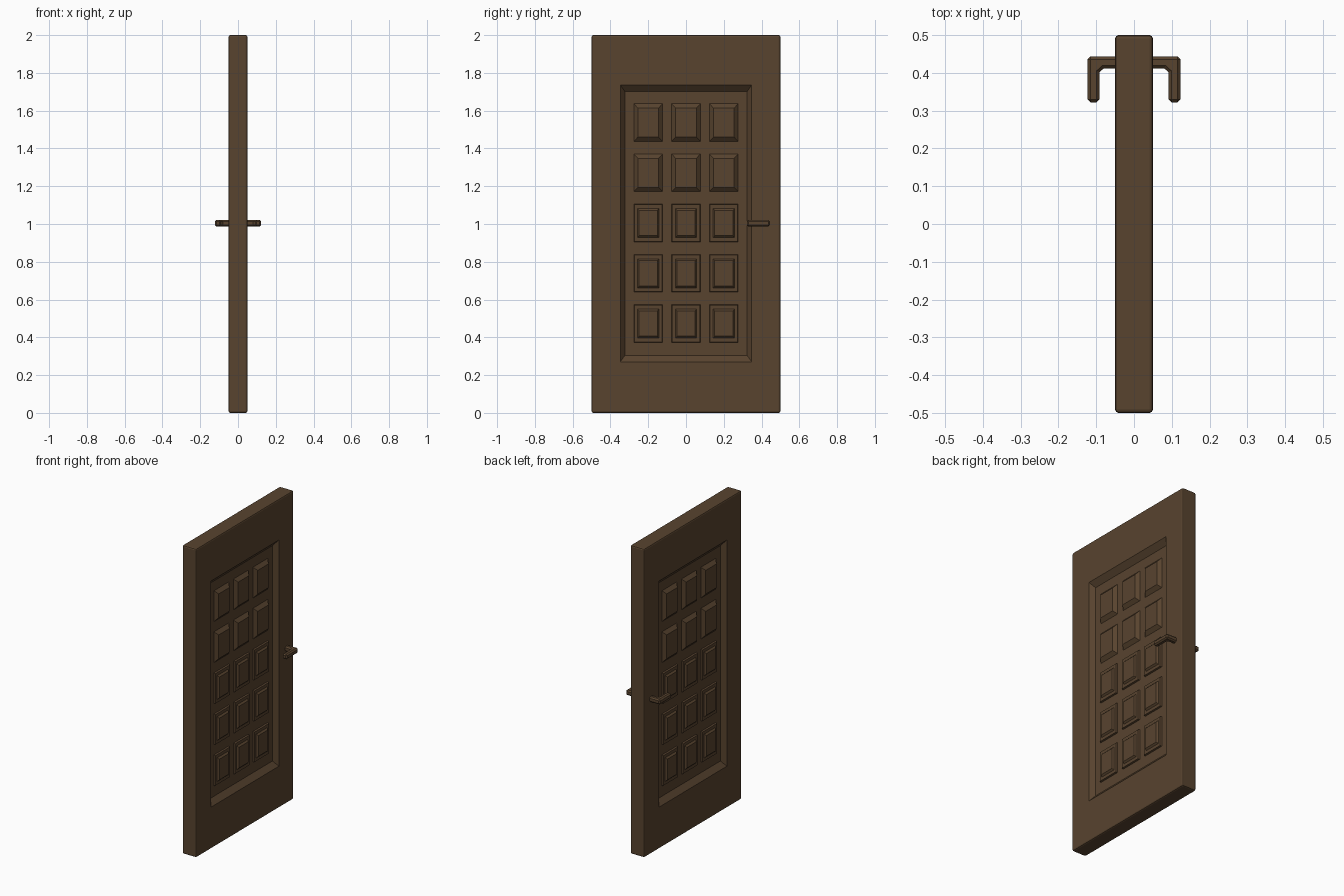
import bpy, bmesh

if "Cube" in bpy.data.objects:
    bpy.data.objects.remove(bpy.data.objects["Cube"])

brown = bpy.data.materials.new("dark brown wood")
brown.diffuse_color = (0.098, 0.057, 0.028, 1)
brown.use_nodes = True
brown.node_tree.nodes["Principled BSDF"].inputs["Base Color"].default_value = brown.diffuse_color


def add_object(name, bm, mirror=False):
    bmesh.ops.recalc_face_normals(bm, faces=bm.faces)
    mesh = bpy.data.meshes.new(name)
    bm.to_mesh(mesh)
    bm.free()
    mesh.materials.append(brown)
    obj = bpy.data.objects.new(name, mesh)
    bpy.context.collection.objects.link(obj)
    if mirror:
        obj.modifiers.new("other_side", 'MIRROR').use_axis[0] = True
    return obj


def snap(face, x, cy, hy, cz, hz):
    """Move a four-sided face to a rectangle in the plane at x."""
    c = face.calc_center_median()
    for v in face.verts:
        sy = 1 if v.co.y > c.y else -1
        sz = 1 if v.co.z > c.z else -1
        v.co = (x, cy + sy * hy, cz + sz * hz)


def inset_to(bm, face, *rect):
    bmesh.ops.inset_individual(bm, faces=[face], thickness=0.005)
    snap(face, *rect)


# Door slab with softened edges and a sloped recess on both faces
bm = bmesh.new()
bmesh.ops.create_cube(bm, size=1)
for v in bm.verts:
    v.co = (v.co.x * 0.1, v.co.y, v.co.z * 2 + 1)
bmesh.ops.bevel(bm, geom=bm.edges[:], offset=0.009, segments=2,
                profile=0.5, affect='EDGES')
bm.normal_update()
for s in (1, -1):
    face = max((f for f in bm.faces if f.normal.x * s > 0.99), key=lambda f: f.calc_area())
    inset_to(bm, face, s * 0.05, 0, 0.348, 1.003, 0.733)
    inset_to(bm, face, s * 0.02, 0, 0.323, 1.003, 0.698)
add_object("door_slab", bm)


def raised_panel(name, cy, cz, layers):
    """Stack of rectangles, each layer = (x, half width, half height)."""
    bm = bmesh.new()
    x, hy, hz = layers[0]
    face = bm.faces.new([bm.verts.new((x, cy + a * hy, cz + b * hz))
                         for a, b in ((-1, -1), (1, -1), (1, 1), (-1, 1))])
    bm.normal_update()
    for x, hy, hz in layers[1:]:
        inset_to(bm, face, x, cy, hy, cz, hz)
    add_object(name, bm, mirror=True)


# Raised panels: plain sloped ones above, stepped ones below
sloped = [(0.02, 0.076, 0.1), (0.04, 0.055, 0.077)]
stepped = [(0.02, 0.076, 0.1), (0.03, 0.073, 0.097),
           (0.03, 0.056, 0.077), (0.04, 0.048, 0.067)]
for row in range(5):
    for col in range(3):
        raised_panel(f"panel_{row + 1}_{col + 1}", (col - 1) * 0.2,
                     1.005 + (2 - row) * 0.266,
                     sloped if row < 2 else stepped)

# Lever handle: an L profile extruded upwards, mirrored to the other side
profile = [(0.04, 0.444), (0.123, 0.444), (0.123, 0.322), (0.091, 0.322),
           (0.091, 0.402), (0.08, 0.412), (0.04, 0.412)]
bm = bmesh.new()
face = bm.faces.new([bm.verts.new((x, y, 0.987)) for x, y in profile])
top = bmesh.ops.extrude_face_region(bm, geom=[face])
for v in top["geom"]:
    if isinstance(v, bmesh.types.BMVert):
        v.co.z = 1.021
bmesh.ops.recalc_face_normals(bm, faces=bm.faces)
sharp = [e for e in bm.edges if e.calc_face_angle(0) > 1.2 and e.is_convex]
bmesh.ops.bevel(bm, geom=sharp, offset=0.008, segments=1, affect='EDGES')
add_object("lever_handle", bm, mirror=True)
